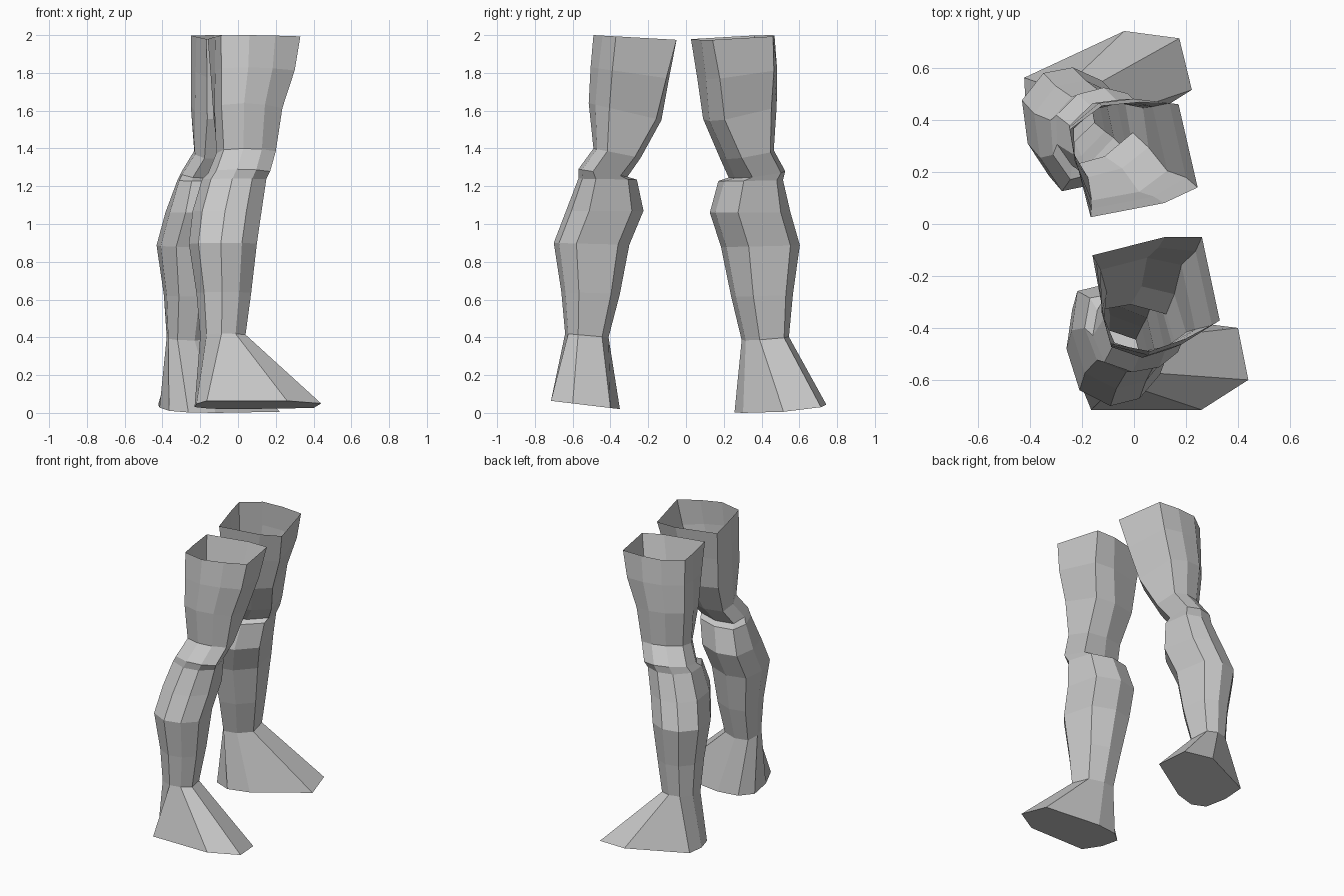
import bpy, bmesh
from math import cos, sin, radians

if "Cube" in bpy.data.objects:
    bpy.data.objects.remove(bpy.data.objects["Cube"])

# Eight-sided outlines in unit-box coordinates, starting at the inner back corner
THIGH = [(0, .84), (.57, 1), (.86, 1), (1, .27), (.73, .11), (.45, 0), (.14, .07), (.08, .36)]
CALF = [(.06, .92), (.44, 1), (.86, .85), (1, .3), (.78, .07), (.47, 0), (.14, .15), (0, .55)]
SOLE = [(-.15, -.37), (0, -.35), (.40, -.40), (.44, -.60),
        (.26, -.715), (-.165, -.715), (-.22, -.58), (-.23, -.44)]

# Cross-sections: outer z, inner z, x min, x max, y min, y max
RINGS = [
    (2.00, 1.975, -.16, .33, -.49, -.05),
    (1.83, 1.77, -.15, .30, -.505, -.09),
    (1.64, 1.55, -.14, .235, -.515, -.13),
    (1.40, 1.35, -.12, .20, -.49, -.24),
    (1.29, 1.25, -.16, .17, -.57, -.31),
    (1.24, 1.235, -.19, .15, -.57, -.26),
    (1.07, 1.07, -.24, .125, -.635, -.225),
    (.90, .89, -.26, .10, -.70, -.30),
    (.64, .63, -.22, .07, -.66, -.35),
    (.42, .40, -.20, .04, -.64, -.41),
]


def ring_points(zo, zi, x0, x1, y0, y1):
    t = min(1, (2 - zo) / .75)
    pts = []
    for (ua, va), (ub, vb) in zip(THIGH, CALF):
        u, v = ua + (ub - ua) * t, va + (vb - va) * t
        pts.append((x0 + (x1 - x0) * u, y0 + (y1 - y0) * v, zo + (zi - zo) * v))
    return pts


def right_pose(p):
    return p


def left_pose(p):
    # Mirrored leg, turned outward about its hip
    x, y, z = p
    c, s = cos(radians(25)), sin(radians(25))
    dx, dy = x - .085, -y - .275
    return (-.01 + c * dx - s * dy, .27 + s * dx + c * dy, 2 - (2 - z) * 2 / 1.98)


def make_leg(name, pose):
    rows = [ring_points(*r) for r in RINGS]
    # Foot: flares from the ankle straight to a slightly tilted sole
    rows.append([(x, y, .02 + .12 * (-.35 - y)) for x, y in SOLE])
    bm = bmesh.new()
    loops = [[bm.verts.new(pose(p)) for p in row] for row in rows]
    for a, b in zip(loops, loops[1:]):
        for i in range(8):
            j = (i + 1) % 8
            bm.faces.new((a[i], a[j], b[j], b[i]))
    bm.faces.new(loops[-1])
    bmesh.ops.recalc_face_normals(bm, faces=bm.faces)
    mesh = bpy.data.meshes.new(name)
    bm.to_mesh(mesh)
    bm.free()
    obj = bpy.data.objects.new(name, mesh)
    bpy.context.collection.objects.link(obj)


make_leg("right_leg", right_pose)
make_leg("left_leg", left_pose)
